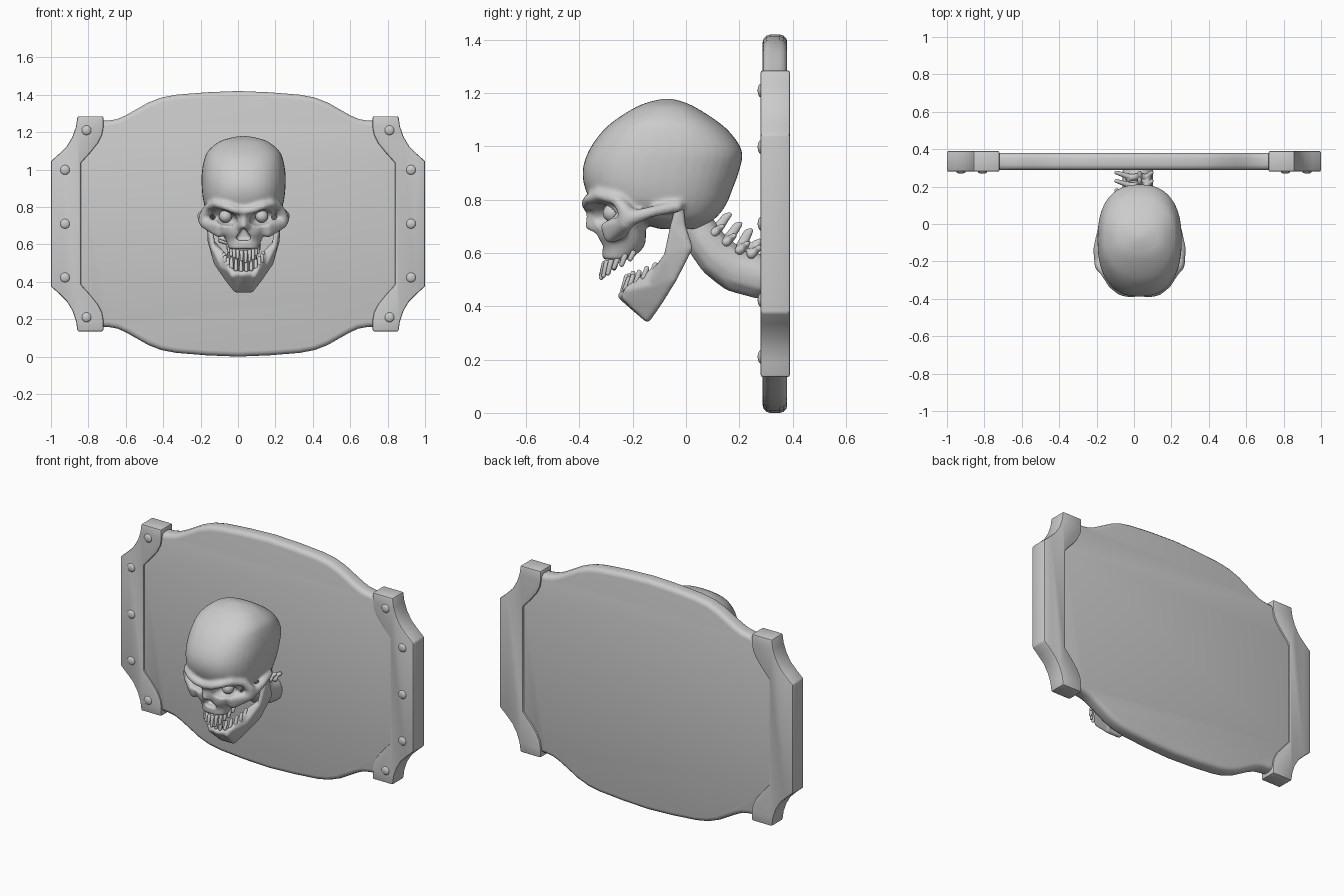
import bpy, bmesh, math, random
from mathutils import Vector, Matrix

if "Cube" in bpy.data.objects:
    bpy.data.objects.remove(bpy.data.objects["Cube"])

random.seed(4)
CX = 0.03          # skull sits slightly right of centre
MID = 0.71         # plaque mid height


def finish(name, bm, angle=35):
    bmesh.ops.recalc_face_normals(bm, faces=bm.faces)
    me = bpy.data.meshes.new(name)
    bm.to_mesh(me)
    bm.free()
    ob = bpy.data.objects.new(name, me)
    bpy.context.collection.objects.link(ob)
    bpy.ops.object.select_all(action='DESELECT')
    ob.select_set(True)
    bpy.context.view_layer.objects.active = ob
    bpy.ops.object.shade_smooth_by_angle(angle=math.radians(angle))
    return ob


def prism(name, pts, y0, y1, bevel, seg):
    bm = bmesh.new()
    f = bm.faces.new([bm.verts.new((x, y0, z)) for x, z in pts])
    ext = bmesh.ops.extrude_face_region(bm, geom=[f])['geom']
    bmesh.ops.translate(bm, vec=(0, y1 - y0, 0),
                        verts=[v for v in ext if isinstance(v, bmesh.types.BMVert)])
    bmesh.ops.recalc_face_normals(bm, faces=bm.faces)
    rim = [e for e in bm.edges if e.calc_face_angle(0) > 0.6]
    bmesh.ops.bevel(bm, geom=rim, offset=bevel, segments=seg, profile=0.5, affect='EDGES')
    return finish(name, bm)


tmp = bmesh.new()
bmesh.ops.create_icosphere(tmp, subdivisions=2, radius=1)
BALL = [v.co.copy() for v in tmp.verts]
tmp.free()


def hull(bm, *pts):
    """Convex skin around balls given as (x, y, z, radius)."""
    vs = [bm.verts.new(Vector(p[:3]) + d * p[3]) for p in pts for d in BALL]
    bmesh.ops.convex_hull(bm, input=vs)
    bmesh.ops.delete(bm, geom=[v for v in vs if v.is_valid and not v.link_faces], context='VERTS')


def chain(bm, pts):
    for a, b in zip(pts, pts[1:]):
        hull(bm, a, b)


def sided(s, *pts):
    return [(CX + s * x, y, z, r) for x, y, z, r in pts]


def loft(bm, rows, n=40, power=2.4, steps=5):
    """Horizontal rounded rings (z, front y, back y, half width), splined upward."""
    rows = [Vector(r) for r in rows]
    fine = []
    for i in range(len(rows) - 1):
        p0, p1, p2 = rows[max(i - 1, 0)], rows[i], rows[i + 1]
        p3 = rows[min(i + 2, len(rows) - 1)]
        for k in range(steps):
            t = k / steps
            fine.append(0.5 * (2 * p1 + (p2 - p0) * t + (2 * p0 - 5 * p1 + 4 * p2 - p3) * t * t
                               + (3 * p1 - p0 - 3 * p2 + p3) * t ** 3))
    fine.append(rows[-1])
    rings = []
    for z, yf, yb, hw in fine:
        ring = []
        for k in range(n):
            c, s = math.cos(k * math.tau / n), math.sin(k * math.tau / n)
            x = math.copysign(abs(c) ** (2 / power), c) * hw
            y = math.copysign(abs(s) ** (2 / power), s) * (yb - yf) / 2 + (yb + yf) / 2
            ring.append(bm.verts.new((CX + x, y, z)))
        rings.append(ring)
    for a, b in zip(rings, rings[1:]):
        for k in range(n):
            bm.faces.new((a[k], a[(k + 1) % n], b[(k + 1) % n], b[k]))
    bm.faces.new(rings[0])
    bm.faces.new(rings[-1])


def remesh(ob, voxel, rounds):
    m = ob.modifiers.new("fuse", 'REMESH')
    m.mode, m.voxel_size, m.use_smooth_shade = 'VOXEL', voxel, True
    m = ob.modifiers.new("soften", 'SMOOTH')
    m.factor, m.iterations = 0.5, rounds


# --- plaque board
half = [(0, 1.42), (.17, 1.413), (.33, 1.4), (.41, 1.385), (.48, 1.358), (.55, 1.318), (.60, 1.29),
        (.645, 1.27), (.69, 1.262), (.74, 1.262), (.80, 1.2), (.87, 1.08), (.95, 1.0)]
right = half + [(x, 2 * MID - z) for x, z in reversed(half)]
prism("plaque_board", right + [(-x, z) for x, z in reversed(right) if x > 0], .288, .38, .028, 3)

# --- end brackets with rivets
inner = [(.84, 1.035), (.79, 1.09), (.75, 1.14), (.727, 1.185), (.72, 1.225), (.72, 1.285)]
outer = [(.858, 1.285), (.866, 1.23), (.885, 1.175), (.915, 1.125), (.955, 1.085), (1.0, 1.045)]
top = inner + outer
for s, side in ((1, "right"), (-1, "left")):
    prism(side + "_bracket", [(s * x, z) for x, z in top]
          + [(s * x, 2 * MID - z) for x, z in reversed(top)], .28, .39, .008, 2)
    bm = bmesh.new()
    for x, z in ((.81, 1.21), (.925, .998), (.925, MID), (.925, .423), (.81, .21)):
        bmesh.ops.create_uvsphere(bm, u_segments=20, v_segments=12, radius=.026,
                                  matrix=Matrix.Translation((s * x, .282, z)) @ Matrix.Diagonal((1, .5, 1, 1)))
    finish(side + "_rivets", bm)

# --- skull: cranium, face, brow, nose bridge and cheekbones fused together
bm = bmesh.new()
loft(bm, [(.69, -.10, .05, .10), (.73, -.22, .11, .165), (.78, -.34, .15, .20), (.84, -.378, .175, .217),
          (.91, -.388, .20, .224), (.98, -.367, .211, .224), (1.05, -.32, .168, .212),
          (1.10, -.265, .11, .19), (1.15, -.184, .03, .13), (1.172, -.12, -.025, .06), (1.18, -.075, -.065, .01)])
loft(bm, [(.575, -.315, -.21, .078), (.62, -.315, -.16, .095), (.66, -.333, -.15, .115),
          (.70, -.338, -.15, .13), (.74, -.345, -.12, .15), (.80, -.375, -.10, .17)])
hull(bm, (CX, -.352, .765, .02), (CX, -.366, .70, .015), (CX - .02, -.34, .69, .015), (CX + .02, -.34, .69, .015))
for s in (1, -1):
    chain(bm, sided(s, (0, -.368, .775, .02), (.05, -.374, .785, .022), (.10, -.364, .803, .021),
                    (.15, -.325, .818, .021), (.19, -.26, .80, .022), (.21, -.225, .755, .03), (.205, -.225, .715, .033)))
    hull(bm, *sided(s, (.205, -.225, .715, .032), (.13, -.285, .66, .025), (.13, -.305, .70, .018), (.14, -.24, .67, .02)))
    chain(bm, sided(s, (.215, -.21, .73, .03), (.228, -.13, .755, .022), (.205, -.03, .775, .022)))
skull = finish("skull", bm)
remesh(skull, .009, 6)

# --- eye sockets and nose opening
bm = bmesh.new()
for s in (1, -1):
    bmesh.ops.create_uvsphere(bm, u_segments=32, v_segments=16, radius=1,
                              matrix=Matrix.Translation((CX + s * .103, -.345, .742))
                              @ Matrix.Rotation(-s * .3, 4, 'Y') @ Matrix.Diagonal((.073, .10, .042, 1)))
hull(bm, *[p for y in (-.42, -.28) for p in
           ((CX, y, .678, .01), (CX - .026, y, .635, .013), (CX + .026, y, .635, .013))])
cutter = finish("socket_cutter", bm)
cutter.hide_render = True
cutter.display_type = 'WIRE'
m = skull.modifiers.new("sockets", 'BOOLEAN')
m.operation, m.object, m.solver = 'DIFFERENCE', cutter, 'EXACT'
remesh(skull, .007, 3)

# --- eyeballs
bm = bmesh.new()
for s in (1, -1):
    bmesh.ops.create_uvsphere(bm, u_segments=24, v_segments=16, radius=.034,
                              matrix=Matrix.Translation((CX + s * .097, -.278, .75)))
finish("eyeballs", bm)

# --- open lower jaw
bm = bmesh.new()
for s in (1, -1):
    hull(bm, *sided(s, (.185, -.025, .765, .018), (.18, -.045, .70, .016), (.18, -.015, .70, .016)))
    hull(bm, *sided(s, (.18, -.045, .70, .016), (.18, -.015, .70, .016), (.178, .01, .62, .016), (.165, -.07, .59, .014)))
    hull(bm, *sided(s, (.178, .01, .62, .016), (.165, -.07, .59, .014), (.11, -.10, .545, .016),
                    (.145, -.05, .50, .015), (.12, -.12, .50, .015)))
    hull(bm, *sided(s, (.145, -.05, .50, .015), (.11, -.10, .545, .016), (.07, -.215, .46, .018),
                    (.055, -.225, .435, .018), (.04, -.145, .36, .018), (.09, -.10, .42, .015)))
hull(bm, *sided(1, (.06, -.22, .445, .017), (0, -.238, .44, .018), (.04, -.145, .36, .018)),
     *sided(-1, (.06, -.22, .445, .017), (.04, -.145, .36, .018)))
remesh(finish("lower_jaw", bm), .007, 4)


# --- teeth along two arches, uneven lengths
def teeth(name, rx, y0, ry, z0, dz, up, count):
    bm = bmesh.new()
    for i in range(count):
        a = math.radians(-84 + 168 * i / (count - 1))
        c = math.cos(a)
        x, y, z = CX + rx * math.sin(a), y0 - ry * c, z0 - dz * c
        length = (.022 + .022 * c) * random.uniform(.8, 1.25)
        lean = .012 * up
        hull(bm, (x, y, z, .011), (x, y + lean, z + up * length, .0095 if abs(a) > .5 else .0085))
    finish(name, bm, 60)


teeth("upper_teeth", .082, -.185, .122, .605, .045, -1, 12)
teeth("lower_teeth", .105, -.115, .122, .535, .075, 1, 12)

# --- neck column running back into the board
bm = bmesh.new()
chain(bm, [(CX, .04, .70, .07), (CX, .075, .64, .075), (CX - .005, .125, .58, .082),
           (CX - .01, .19, .535, .086), (CX - .01, .275, .512, .086)])
remesh(finish("neck", bm), .009, 8)

# --- vertebrae with back spines and side wings
bm = bmesh.new()
for y, z, ty, tz in ((.105, .675, .155, .75), (.15, .64, .195, .715), (.20, .61, .235, .69), (.245, .595, .268, .65)):
    hull(bm, (CX - .06, y, z, .018), (CX + .05, y, z, .018), (CX, y + .012, z + .02, .018))
    hull(bm, (CX, y, z, .022), (CX, ty - .008, tz - .012, .012), (CX, ty + .008, tz - .006, .011))
    for s in (1, -1):
        hull(bm, (CX + s * .03, y, z, .018), (s * .095, y + .03, z + .025, .012))
remesh(finish("vertebrae", bm), .006, 3)
